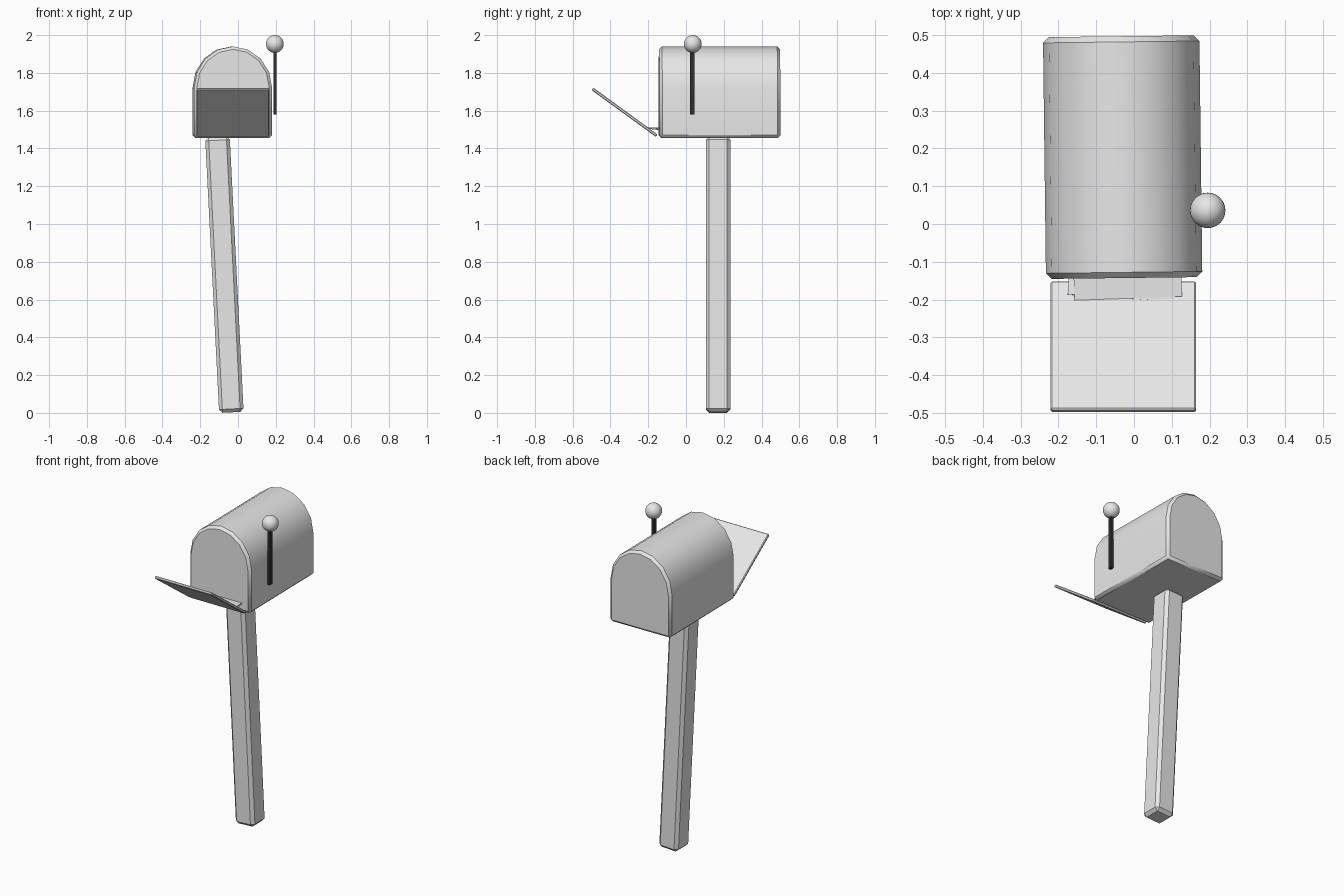
import bpy, bmesh, math
from mathutils import Vector

cube = bpy.data.objects.get("Cube")
if cube:
    bpy.data.objects.remove(cube, do_unlink=True)


def material(name, value):
    mat = bpy.data.materials.new(name)
    mat.use_nodes = True
    color = (value, value, value, 1)
    mat.diffuse_color = color
    mat.node_tree.nodes["Principled BSDF"].inputs["Base Color"].default_value = color
    return mat


light_grey = material("light grey", 0.8)
dark_grey = material("dark grey", 0.03)


def add(name, bm, mat, location=(0, 0, 0), rotation=(0, 0, 0), bevel=0, smooth=False):
    bmesh.ops.recalc_face_normals(bm, faces=bm.faces)
    mesh = bpy.data.meshes.new(name)
    bm.to_mesh(mesh)
    bm.free()
    mesh.materials.append(mat)
    obj = bpy.data.objects.new(name, mesh)
    bpy.context.collection.objects.link(obj)
    obj.location = location
    obj.rotation_euler = [math.radians(a) for a in rotation]
    if bevel:
        mod = obj.modifiers.new("chamfer", "BEVEL")
        mod.width = bevel
        mod.segments = 1
        mod.limit_method = "ANGLE"
        mod.angle_limit = math.radians(40)
    if smooth:
        bpy.ops.object.select_all(action="DESELECT")
        obj.select_set(True)
        bpy.context.view_layer.objects.active = obj
        bpy.ops.object.shade_smooth_by_angle(angle=math.radians(30))
    return obj


def box(size, offset=(0, 0, 0)):
    bm = bmesh.new()
    bmesh.ops.create_cube(bm, size=1)
    bmesh.ops.scale(bm, vec=size, verts=bm.verts)
    bmesh.ops.translate(bm, vec=offset, verts=bm.verts)
    return bm


# Arched box body, extruded along its depth
half_width, depth, wall, arch, steps = 0.207, 0.64, 0.265, 0.22, 8
profile = [(-half_width, 0), (half_width, 0)]
for i in range(steps + 1):
    a = math.pi * i / steps
    profile.append((half_width * math.cos(a), wall + arch * math.sin(a)))
bm = bmesh.new()
face = bm.faces.new([bm.verts.new((x, -depth / 2, z)) for x, z in profile])
result = bmesh.ops.extrude_face_region(bm, geom=[face])
moved = [v for v in result["geom"] if isinstance(v, bmesh.types.BMVert)]
bmesh.ops.translate(bm, vec=Vector((0, depth, 0)), verts=moved)
if not face.is_valid or len([f for f in bm.faces if len(f.verts) > 4]) < 2:
    bm.faces.new([v for v in bm.verts if v.co.y < 0])
add("box_body", bm, light_grey, (-0.03, 0.177, 1.455), (0, 0, 0.7), 0.015, True)

# Leaning chamfered post
add("post", box((0.13, 0.13, 1.46), (0, 0, 0.73)), light_grey,
    (-0.035, 0.17, 0.003), (0, -2.9, 0), 0.018)

# Open door, hinged at the bottom of the front
add("door", box((0.385, 0.42, 0.016), (0, -0.21, 0)), light_grey,
    (-0.028, -0.155, 1.468), (-36, 0, 0), 0.004)

# Letters poking out over the door
for name, x, z, tilt, yaw in (("upper_letter", -0.018, 1.509, 0, 2),
                              ("lower_letter", -0.028, 1.497, -8, -4)):
    add(name, box((0.285, 0.16, 0.006)), light_grey, (x, -0.117, z), (tilt, 0, yaw))

# Flag arm with a round knob
add("flag_arm", box((0.016, 0.024, 0.35)), dark_grey, (0.195, 0.032, 1.755))
bm = bmesh.new()
bmesh.ops.create_uvsphere(bm, u_segments=24, v_segments=16, radius=0.047)
add("flag_knob", bm, light_grey, (0.195, 0.036, 1.953), smooth=True)
